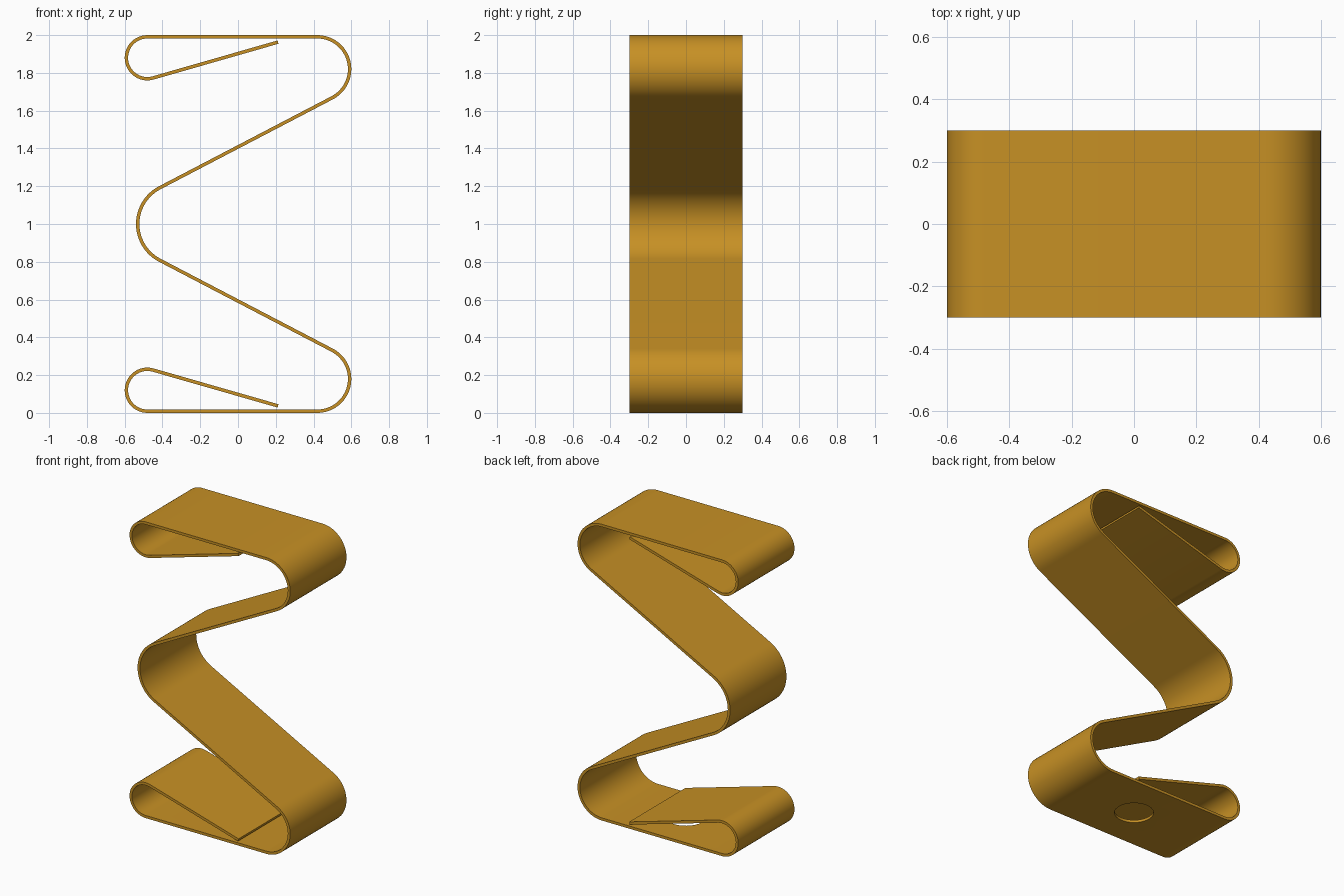
import bpy, bmesh, math
from mathutils import Vector

if "Cube" in bpy.data.objects:
    bpy.data.objects.remove(bpy.data.objects["Cube"], do_unlink=True)

THICK = 0.018      # sheet thickness
DEPTH = 0.6        # strip width along y
TAIL = 74.1        # direction of the tail's outward normal, degrees
SLOPE = 62.3       # direction of the diagonal's outward normal, degrees
H = THICK / 2

# One flat colour
brass = bpy.data.materials.new("golden_brass")
colour = (0.57, 0.28, 0.018, 1.0)
brass.diffuse_color = colour
brass.use_nodes = True
bsdf = next(n for n in brass.node_tree.nodes if n.type == 'BSDF_PRINCIPLED')
bsdf.inputs["Base Color"].default_value = colour


def bend(cx, cz, radius, start, end, steps=24):
    """Sheet section pairs (right side, left side of travel) around a bend."""
    side = 1 if end > start else -1
    pairs = []
    for i in range(steps + 1):
        a = math.radians(start + (end - start) * i / steps)
        n = Vector((math.cos(a), math.sin(a)))
        mid = Vector((cx, cz)) + n * radius
        pairs.append((mid + n * H * side, mid - n * H * side))
    return pairs


def tip(x, z, angle):
    """Sheet section pair at a free end."""
    a = math.radians(angle)
    n = Vector((math.cos(a), math.sin(a))) * H
    return [(Vector((x, z)) + n, Vector((x, z)) - n)]


# Path of the folded sheet, from the bottom tail up to the top tail
path = (tip(0.212, 0.037, TAIL)
        + bend(-0.48, 0.12, 0.12 - H, TAIL, 270)
        + bend(0.42, 0.18, 0.18 - H, -90, SLOPE)
        + bend(-0.315, 1.0, 0.216, 180 + SLOPE, 180 - SLOPE)
        + bend(0.42, 1.82, 0.18 - H, -SLOPE, 90)
        + bend(-0.48, 1.88, 0.12 - H, 90, 360 - TAIL)
        + tip(0.212, 1.963, 360 - TAIL))

# Sweep the sheet across its width
bm = bmesh.new()
rings = []
for right, left in path:
    rings.append([bm.verts.new((p.x, y, p.y)) for p, y in (
        (right, -DEPTH / 2), (right, DEPTH / 2), (left, DEPTH / 2), (left, -DEPTH / 2))])
for a, b in zip(rings, rings[1:]):
    for i in range(4):
        j = (i + 1) % 4
        bm.faces.new((a[i], a[j], b[j], b[i]))
bm.faces.new(rings[0])
bm.faces.new(rings[-1])
bmesh.ops.recalc_face_normals(bm, faces=bm.faces)
mesh = bpy.data.meshes.new("folded_strip")
bm.to_mesh(mesh)
bm.free()
mesh.materials.append(brass)
strip = bpy.data.objects.new("folded_strip", mesh)
bpy.context.collection.objects.link(strip)

# Round hole through the bottom plate only
bpy.ops.mesh.primitive_cylinder_add(vertices=48, radius=0.12, depth=0.08, location=(0, 0, 0))
cutter = bpy.context.object
cutter.name = "hole_cutter"
cutter.hide_render = True
cutter.data.materials.append(brass)
cut = strip.modifiers.new("base_hole", 'BOOLEAN')
cut.operation = 'DIFFERENCE'
cut.solver = 'EXACT'
cut.object = cutter

bpy.ops.object.select_all(action='DESELECT')
strip.select_set(True)
bpy.context.view_layer.objects.active = strip
bpy.ops.object.modifier_apply(modifier=cut.name)
bpy.data.objects.remove(cutter, do_unlink=True)

# Smooth bends, crisp sheet edges
bpy.ops.object.shade_smooth_by_angle(angle=math.radians(30))
